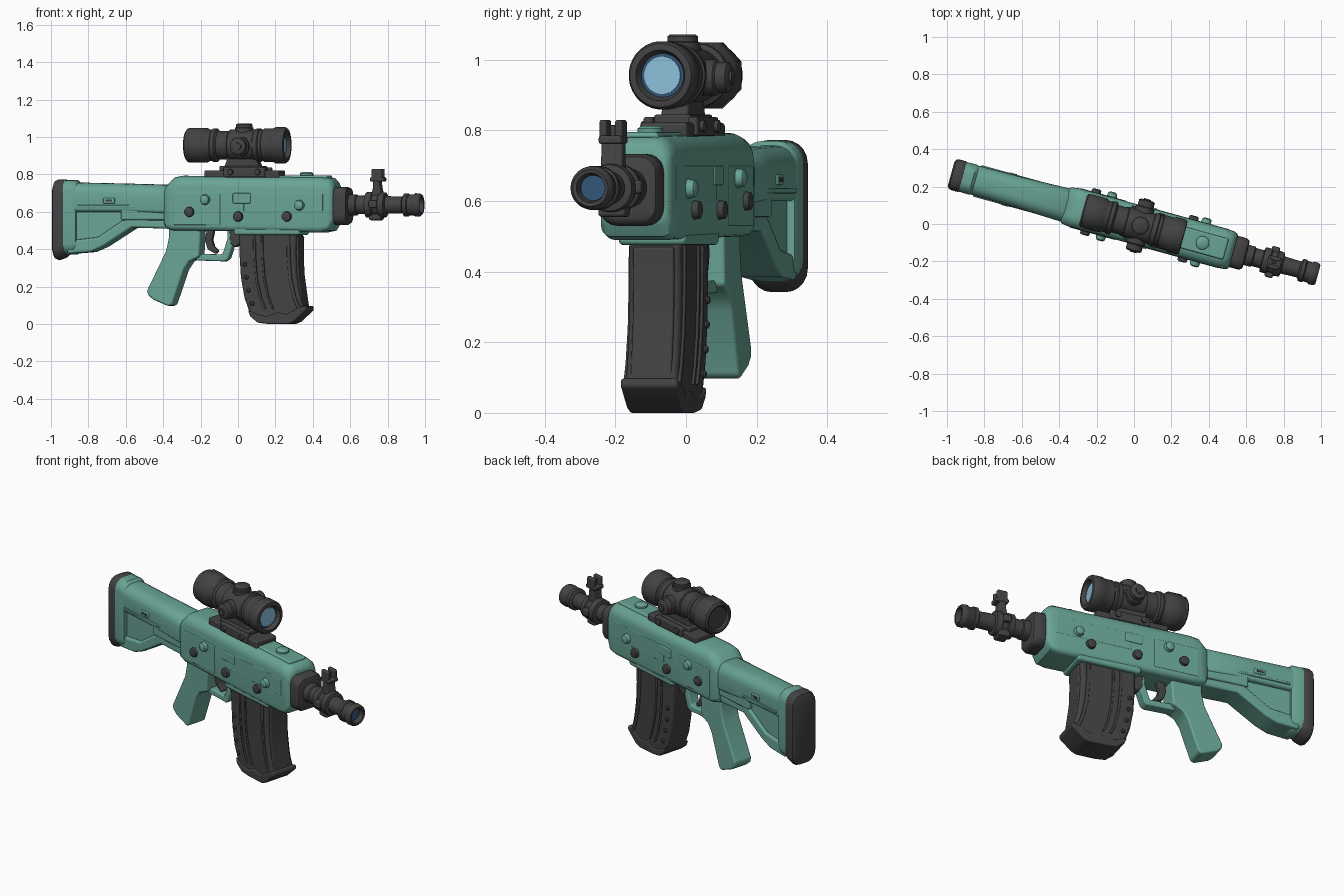
import bpy, bmesh, math
from mathutils import Matrix

YAW = math.radians(-15.4)   # whole model is turned about z; parts are built along local x


def material(name, rgb):
    m = bpy.data.materials.new(name)
    m.diffuse_color = (*rgb, 1)
    return m


GREEN = material("sea_green", (0.14, 0.37, 0.30))
DARK = material("charcoal", (0.055, 0.055, 0.055))
BLUE = material("lens_blue", (0.26, 0.52, 0.70))
NAVY = material("lens_rim_blue", (0.035, 0.09, 0.19))


def finish(name, bm, mat, bevel=0, seg=3):
    bmesh.ops.recalc_face_normals(bm, faces=bm.faces[:])
    me = bpy.data.meshes.new(name)
    bm.to_mesh(me)
    bm.free()
    me.materials.append(mat)
    me.shade_smooth()
    ob = bpy.data.objects.new(name, me)
    bpy.context.collection.objects.link(ob)
    ob.rotation_euler.z = YAW
    if bevel:
        b = ob.modifiers.new("soft_edges", 'BEVEL')
        b.width, b.segments, b.limit_method = bevel, seg, 'ANGLE'
        b.angle_limit = math.radians(35)
        b.harden_normals = True
    else:
        me.set_sharp_from_angle(angle=math.radians(40))
    return ob


def skin(bm, rings):
    """Join equal rings of points into a closed tube with end caps."""
    vs = [[bm.verts.new(p) for p in r] for r in rings]
    n = len(vs[0])
    for a, b in zip(vs, vs[1:]):
        for i in range(n):
            bm.faces.new((a[i], a[(i + 1) % n], b[(i + 1) % n], b[i]))
    bm.faces.new(vs[0])
    bm.faces.new(vs[-1])


def plate(name, pts, h, mat, bevel=0.01, v0=0):
    """Side profile (x, z) with half thickness h."""
    bm = bmesh.new()
    skin(bm, [[(x, v0 + s * h, z) for x, z in pts] for s in (-1, 1)])
    return finish(name, bm, mat, bevel)


def block(name, x0, x1, z0, z1, h, mat, bevel=0.01, v0=0):
    return plate(name, [(x0, z0), (x1, z0), (x1, z1), (x0, z1)], h, mat, bevel, v0)


def loft(name, sections, mat):
    """Rounded boxes along x: (x, half width, bottom, top, bottom radius, top radius)."""
    rings = []
    for x, h, zb, zt, rb, rt in sections:
        ring = []
        for k, (sy, zc, r) in enumerate(((1, zt - rt, rt), (-1, zt - rt, rt),
                                         (-1, zb + rb, rb), (1, zb + rb, rb))):
            for j in range(6):
                a = math.pi / 2 * (k + j / 5)
                ring.append((x, sy * (h - r) + r * math.cos(a), zc + r * math.sin(a)))
        rings.append(ring)
    bm = bmesh.new()
    skin(bm, rings)
    return finish(name, bm, mat)


def lathe(name, prof, c, mat, axis='x', seg=32):
    """Turned part: (position, radius) along an axis through c."""
    rings = []
    for t, r in prof:
        ring = []
        for i in range(seg):
            a = 2 * math.pi * (i + 0.5) / seg
            p, q = r * math.cos(a), r * math.sin(a)
            d = {'x': (t, p, q), 'y': (p, t, q), 'z': (p, q, t)}[axis]
            ring.append(tuple(c[k] + d[k] for k in range(3)))
        rings.append(ring)
    bm = bmesh.new()
    skin(bm, rings)
    return finish(name, bm, mat)


# ---- Stock
loft("butt_pad", [(-1.014, .066, .37, .745, .05, .05), (-1.006, .08, .35, .765, .06, .06),
                  (-.99, .085, .342, .773, .065, .065), (-.955, .085, .355, .773, .065, .065),
                  (-.94, .078, .37, .765, .06, .06)], DARK)
loft("stock_heel", [(-.95, .082, .37, .77, .06, .06), (-.895, .083, .372, .77, .06, .06),
                    (-.88, .076, .385, .757, .055, .055)], GREEN)
loft("stock_beam", [(-.9, .08, .6, .757, .02, .06), (-.65, .083, .6, .752, .02, .06),
                    (-.375, .092, .59, .745, .02, .06), (-.36, .085, .6, .737, .02, .06)], GREEN)
block("stock_lower_rail", -.63, -.36, .555, .625, .082, GREEN, .012)
block("stock_ridge", -.87, -.38, .622, .636, .087, GREEN, .004)
plate("stock_web", [(-.93, .39), (-.77, .415), (-.6, .53), (-.36, .52), (-.36, .65), (-.93, .65)],
      .055, GREEN, .01)
plate("stock_strut", [(-.93, .375), (-.8, .385), (-.73, .415), (-.57, .515), (-.36, .51),
                      (-.36, .555), (-.6, .57), (-.76, .465), (-.93, .445)], .072, GREEN, .014)
block("sling_slot", -.725, -.66, .645, .675, .088, GREEN, .006)
block("sling_slot_inset", -.71, -.675, .654, .666, .09, DARK, 0)

# ---- Receiver
loft("receiver", [(-.385, .09, .525, .735, .03, .05), (-.375, .1, .51, .745, .03, .055),
                  (-.335, .106, .5, .785, .03, .06), (-.29, .106, .5, .793, .03, .06),
                  (.48, .107, .49, .785, .03, .06), (.525, .105, .5, .78, .03, .06),
                  (.545, .098, .53, .76, .03, .06), (.552, .088, .545, .745, .03, .05)], GREEN)
block("receiver_front_panel", .06, .5, .6, .7, .108, GREEN, .004)
block("receiver_rear_panel", -.33, -.07, .53, .7, .109, GREEN, .006)
block("receiver_port", .0, .1, .645, .7, .112, GREEN, .006)
block("magazine_well", .0, .37, .475, .56, .1, GREEN, .015)
block("top_cover", .24, .51, .76, .795, .058, GREEN, .01)
lathe("top_button", [(0, .036), (.018, .036), (.026, .026)], (.38, 0, .787), GREEN, 'z')

# Pins pass through and show on both sides
for i, (x, z) in enumerate([(-.24, .6), (.03, .575), (.30, .575)]):
    lathe(f"dark_pin_{i}", [(-.128, .016), (-.124, .025), (-.1, .029), (.1, .029), (.124, .025), (.128, .016)],
          (x, 0, z), DARK, 'y', 16)
for i, (x, z) in enumerate([(-.153, .665), (.37, .635)]):
    lathe(f"green_stud_{i}", [(-.135, .014), (-.129, .024), (-.1, .03), (.1, .03), (.129, .024), (.135, .014)],
          (x, 0, z), GREEN, 'y', 16)

# ---- Grip, guard and trigger
plate("grip", [(-.37, .53), (-.368, .47), (-.385, .39), (-.49, .18), (-.485, .155), (-.455, .13),
               (-.37, .095), (-.35, .105), (-.285, .29), (-.255, .335), (-.2, .36), (-.19, .53)],
      .06, GREEN, .024)
plate("trigger_guard", [(-.25, .375), (-.22, .34), (-.065, .335), (-.045, .35), (-.005, .47),
                        (-.005, .52), (-.055, .52), (-.05, .46), (-.08, .372), (-.19, .375)],
      .032, GREEN, .008)
plate("trigger", [(-.165, .52), (-.18, .45), (-.165, .4), (-.12, .375), (-.105, .39),
                  (-.13, .415), (-.14, .45), (-.125, .52)], .022, DARK, .008)
plate("magazine_catch", [(-.04, .5), (-.035, .43), (-.01, .41), (.02, .43), (.03, .5)], .035, DARK, .008)

# ---- Magazine
plate("magazine", [(.022, .5), (.024, .38), (.032, .25), (.052, .14), (.085, .05), (.13, .02),
                   (.3, .02), (.385, .07), (.36, .17), (.345, .27), (.34, .38), (.345, .5)],
      .077, DARK, .02)
plate("magazine_base", [(.075, .075), (.09, .04), (.13, .008), (.19, .0), (.3, .0), (.33, .012),
                        (.4, .075), (.395, .1), (.35, .085), (.29, .05), (.24, .062),
                        (.18, .04), (.13, .05)], .084, DARK, .009)
curve = [(0, .475), (.002, .36), (.012, .24), (.035, .14), (.06, .08)]
for i, (dx, w) in enumerate([(.085, .014), (.13, .012), (.27, .02)]):
    plate(f"magazine_rib_{i}", [(x + dx + .02, z) for x, z in curve]
          + [(x + dx + .02 + w, z) for x, z in reversed(curve)], .084, DARK, .005)
for i, (x, z) in enumerate([(.06, .32), (.068, .25), (.08, .18), (.1, .11)]):
    lathe(f"magazine_rivet_{i}", [(-.087, .007), (-.082, .012), (.082, .012), (.087, .007)],
          (x, 0, z), DARK, 'y', 12)
plate("magazine_front_panel", [(.33, .47), (.33, .27), (.345, .17), (.365, .1), (.378, .1),
                               (.368, .17), (.354, .27), (.35, .38), (.353, .47)], .06, DARK, .008)

# ---- Barrel group
loft("front_collar", [(.535, .08, .54, .725, .045, .045), (.55, .087, .53, .733, .05, .05),
                      (.6, .087, .53, .733, .05, .05), (.617, .08, .54, .725, .045, .045),
                      (.622, .068, .552, .712, .04, .04)], DARK)
lathe("barrel", [(.6, .056), (.66, .056), (.665, .05), (.74, .05), (.93, .044), (.94, .044)],
      (0, 0, .637), DARK)
lathe("muzzle", [(.985, .036), (1.018, .042), (1.02, .052), (1.01, .061), (.985, .063), (.975, .056),
                 (.95, .056), (.945, .062), (.925, .062), (.915, .044)], (0, 0, .637), DARK)
lathe("bore", [(.98, .036), (.99, .036)], (0, 0, .637), NAVY)
lathe("gas_block", [(.71, .05), (.715, .068), (.75, .07), (.755, .062), (.785, .062),
                    (.79, .07), (.82, .066), (.825, .05)], (0, 0, .637), DARK)
block("gas_block_lug", .735, .8, .555, .6, .04, DARK, .01)
block("gas_block_wings", .745, .79, .62, .66, .085, DARK, .01)
plate("front_sight", [(.745, .68), (.805, .68), (.795, .73), (.79, .77), (.755, .77), (.755, .73)],
      .032, DARK, .008)
block("front_sight_base", .74, .815, .762, .785, .034, DARK, .007)
for s in (-1, 1):
    block("front_sight_ear", .748, .806, .77, .83, .011, DARK, .007, s * .023)
block("front_sight_post", .765, .785, .77, .815, .007, DARK, .003)

# ---- Scope mount
block("mount_rail", -.17, .245, .775, .822, .07, DARK, .01)
for s in (-1, 1):
    block("mount_clamp", -.06, .17, .785, .838, .014, DARK, .007, s * .066)
    for x in (-.02, .13):
        lathe("mount_bolt", [(-.012, .014), (.01, .018), (.012, .01)], (x, s * .082, .812), DARK, 'y', 12)
block("mount_base", -.09, .15, .815, .845, .055, DARK, .008)
plate("mount_neck", [(-.07, .835), (.13, .835), (.115, .87), (.12, .92), (-.06, .92), (-.055, .87)],
      .04, DARK, .008)

# ---- Scope
SC = (0, 0, .956)
lathe("scope_tube", [(-.25, .06), (-.28, .07), (-.283, .08), (-.275, .091), (-.25, .093), (-.17, .093),
                     (-.16, .085), (-.14, .085), (-.135, .09), (-.115, .09), (-.105, .076), (.09, .076),
                     (.1, .088), (.125, .091), (.13, .085), (.145, .085), (.15, .091), (.2, .091),
                     (.21, .097), (.26, .097), (.272, .09), (.274, .072), (.245, .06)], SC, DARK)
lathe("eyepiece_grip", [(-.265, .094), (-.255, .101), (-.18, .101), (-.17, .094)], SC, DARK, seg=8)
lathe("scope_ring", [(-.045, .076), (-.04, .084), (.1, .084), (.105, .076)], SC, DARK)
for s, x, n in ((1, .245, "front"), (-1, -.25, "rear")):
    lathe(n + "_lens_rim", [(x, .062), (x + s * .005, .062)], SC, NAVY)
    lathe(n + "_lens", [(x, .053), (x + s * .009, .053)], SC, BLUE)
# Adjustment knobs on top and both sides
lathe("top_knob", [(.05, .05), (.093, .05), (.096, .044), (.11, .044), (.116, .036)],
      (.035, 0, .956), DARK, 'z', 20)
for s in (-1, 1):
    lathe("side_knob", [(s * t, r) for t, r in ((.05, .052), (.1, .052), (.105, .044), (.135, .044),
                                               (.142, .034))], (.035, 0, .95), DARK, 'y', 20)
    lathe("side_knob_cap", [(s * .13, .022), (s * .148, .02)], (.035, 0, .95), DARK, 'y', 12)
